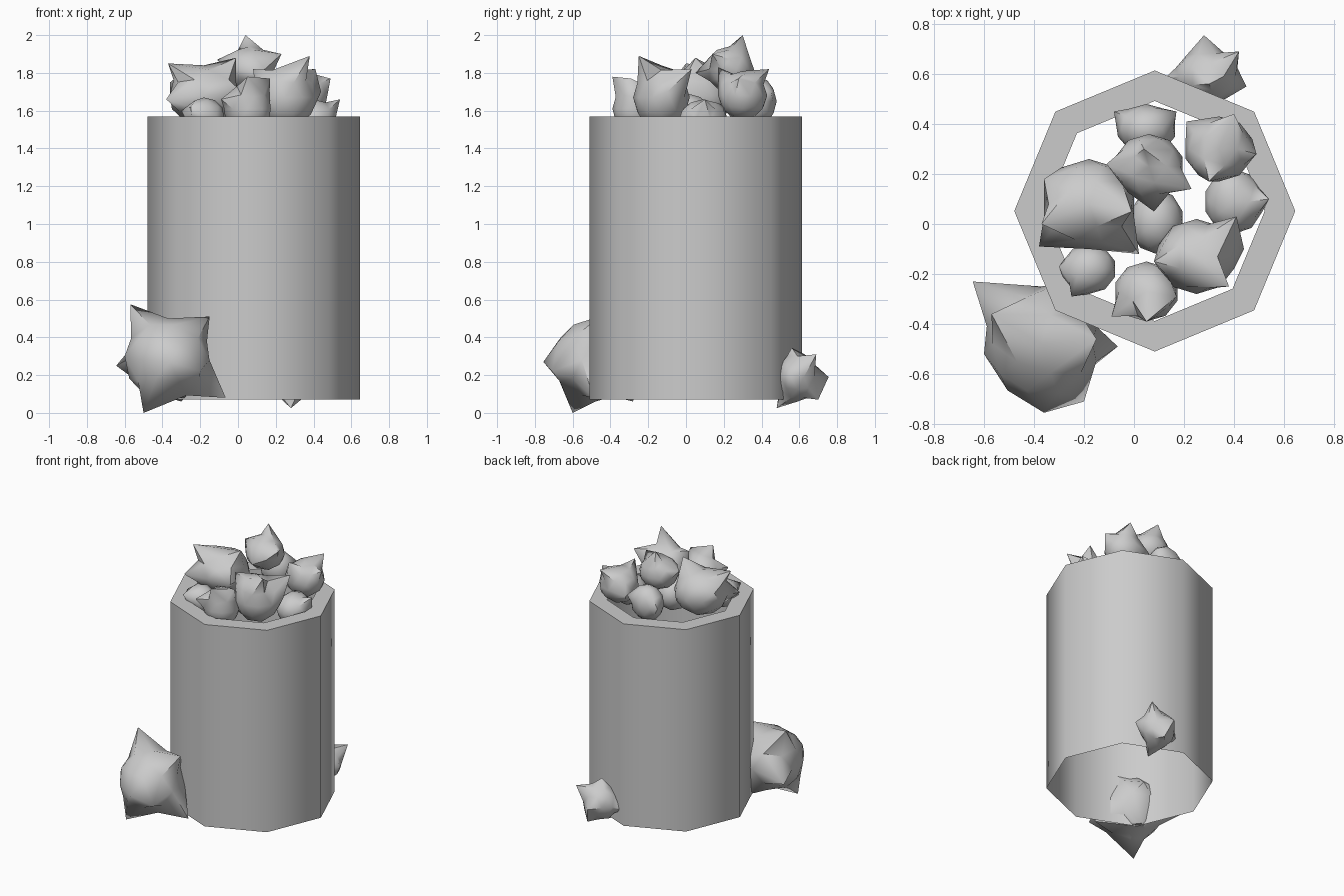
import bpy, bmesh, math
from mathutils import Vector


def finish(name, bm):
    bmesh.ops.recalc_face_normals(bm, faces=bm.faces[:])
    mesh = bpy.data.meshes.new(name)
    bm.to_mesh(mesh)
    bm.free()
    ob = bpy.data.objects.new(name, mesh)
    bpy.context.collection.objects.link(ob)
    bpy.ops.object.select_all(action='DESELECT')
    bpy.context.view_layer.objects.active = ob
    ob.select_set(True)
    bpy.ops.object.shade_smooth_by_angle(angle=math.radians(50))
    return ob


# Octagonal barrel: open-bottomed outer wall and flat rim
bm = bmesh.new()
rings = []
for r, z in ((0.562, 0.07), (0.562, 1.57), (0.44, 1.57)):
    rings.append([bm.verts.new((0.083 + r * math.cos(k * math.pi / 4),
                                0.052 + r * math.sin(k * math.pi / 4), z))
                  for k in range(8)])
for a, b in zip(rings, rings[1:]):
    for k in range(8):
        n = (k + 1) % 8
        bm.faces.new((a[k], a[n], b[n], b[k]))
finish("barrel", bm)


# Rock: low-poly ball with its nearest corners pulled out to the given points
def rock(name, centre, radii, corners):
    bm = bmesh.new()
    bmesh.ops.create_icosphere(bm, subdivisions=2, radius=1.0)
    c = Vector(centre)
    for v in bm.verts:
        v.co = c + Vector([p * r for p, r in zip(v.co, radii)])
    free = set(bm.verts)
    for p in corners:
        d = (Vector(p) - c).normalized()
        best = max(sorted(free, key=lambda v: v.index),
                   key=lambda v: (v.co - c).normalized().dot(d))
        best.co = Vector(p)
        free.discard(best)
    finish(name, bm)


# Heap on top of the barrel
rock("heap_rock_left", (-0.18, 0.08, 1.68), (0.19, 0.18, 0.16),
     [(-0.37, 0.0, 1.85), (-0.36, 0.18, 1.75), (0.02, -0.12, 1.7),
      (-0.38, -0.09, 1.66), (-0.01, 0.05, 1.88)])
rock("heap_rock_peak", (0.06, 0.23, 1.82), (0.14, 0.13, 0.12),
     [(0.04, 0.3, 2.0), (0.23, 0.14, 1.9), (0.08, 0.05, 1.8),
      (-0.11, 0.24, 1.87)])
rock("heap_rock_right_front", (0.25, -0.13, 1.67), (0.16, 0.15, 0.17),
     [(0.38, -0.25, 1.89), (0.41, 0.03, 1.82), (0.08, -0.15, 1.82),
      (0.44, -0.1, 1.7)])
rock("heap_rock_right_back", (0.34, 0.3, 1.68), (0.14, 0.13, 0.13),
     [(0.4, 0.44, 1.82), (0.49, 0.28, 1.77), (0.21, 0.41, 1.66),
      (0.3, 0.17, 1.83)])
rock("heap_rock_right", (0.4, 0.09, 1.55), (0.12, 0.13, 0.11),
     [(0.54, 0.1, 1.66), (0.36, 0.2, 1.63)])
rock("heap_rock_front", (0.05, -0.27, 1.61), (0.13, 0.12, 0.14),
     [(0.17, -0.29, 1.77), (-0.09, -0.37, 1.66), (0.05, -0.39, 1.78)])
rock("heap_rock_front_left", (-0.18, -0.18, 1.57), (0.11, 0.1, 0.1),
     [(-0.25, -0.29, 1.62), (-0.3, -0.17, 1.6)])
rock("heap_rock_back", (0.05, 0.38, 1.65), (0.12, 0.1, 0.13),
     [(0.17, 0.45, 1.7), (-0.08, 0.45, 1.66)])
rock("heap_rock_middle", (0.09, 0.01, 1.57), (0.11, 0.13, 0.12), [])

# Loose rocks against the foot of the barrel
rock("ground_rock_front", (-0.37, -0.48, 0.28), (0.23, 0.23, 0.22),
     [(-0.57, -0.36, 0.575), (-0.15, -0.46, 0.51), (-0.065, -0.49, 0.08),
      (-0.5, -0.6, 0.0), (-0.645, -0.23, 0.25), (-0.36, -0.755, 0.27),
      (-0.2, -0.71, 0.22), (-0.6, -0.52, 0.3), (-0.3, -0.28, 0.06),
      (-0.28, -0.23, 0.35)])
rock("ground_rock_back", (0.29, 0.59, 0.19), (0.13, 0.11, 0.13),
     [(0.28, 0.755, 0.19), (0.42, 0.69, 0.31), (0.45, 0.55, 0.2),
      (0.28, 0.48, 0.025), (0.3, 0.56, 0.345), (0.12, 0.58, 0.16),
      (0.32, 0.7, 0.07)])
